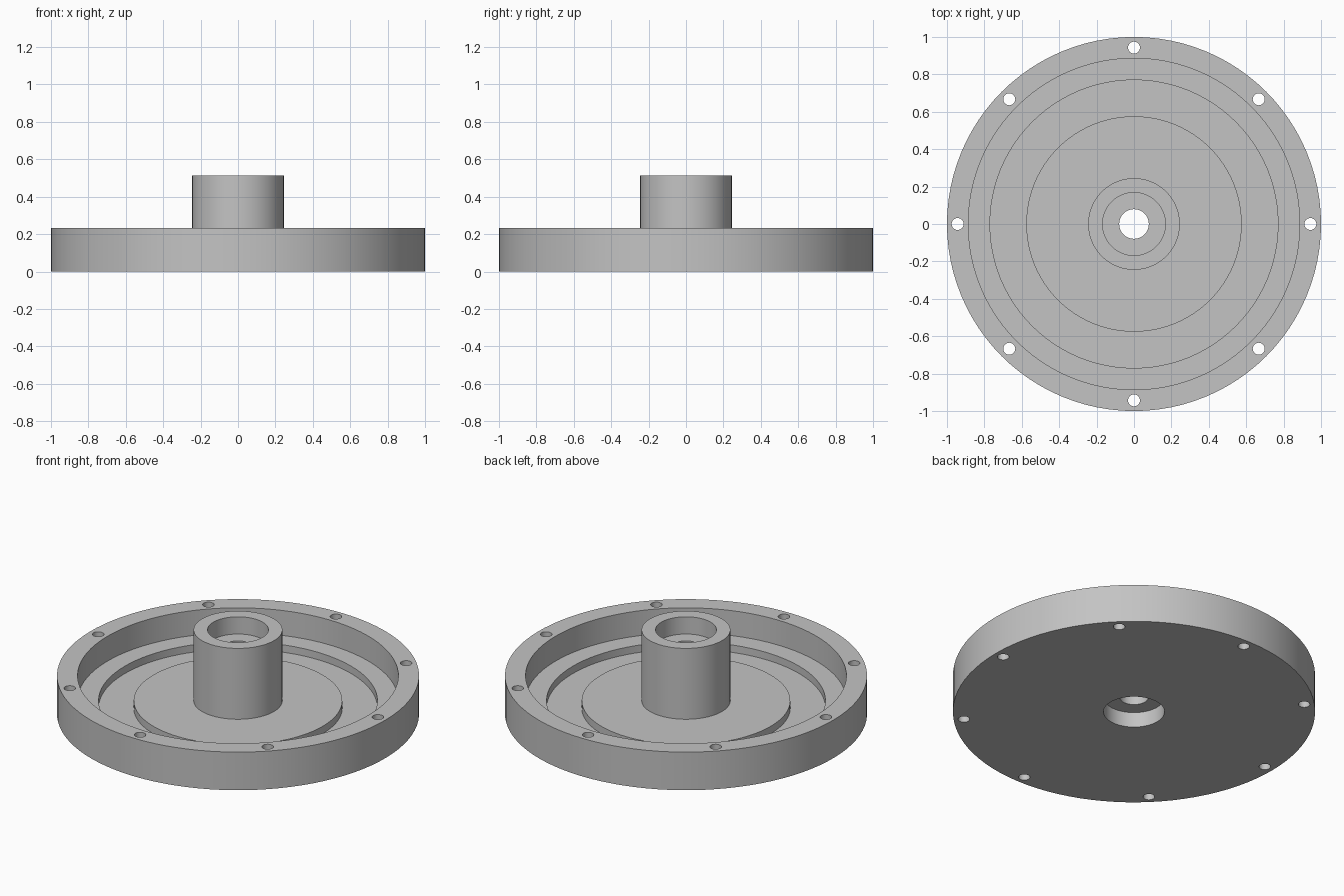
import bpy
import bmesh
from math import cos, sin, tau, radians

SEGMENTS = 96
RIM_TOP, FLOOR, GROOVE, HUB_TOP = 0.232, 0.08, 0.035, 0.512
BOLT_CIRCLE, BOLT_RADIUS, BOLT_COUNT = 0.943, 0.032, 8

if "Cube" in bpy.data.objects:
    bpy.data.objects.remove(bpy.data.objects["Cube"])

# Single grey metal
metal = bpy.data.materials.new("grey metal")
metal.use_nodes = True
grey = (0.55, 0.55, 0.55, 1)
metal.diffuse_color = grey
metal.node_tree.nodes["Principled BSDF"].inputs["Base Color"].default_value = grey


def add_object(name, bm):
    bmesh.ops.recalc_face_normals(bm, faces=bm.faces)
    mesh = bpy.data.meshes.new(name)
    bm.to_mesh(mesh)
    bm.free()
    obj = bpy.data.objects.new(name, mesh)
    bpy.context.collection.objects.link(obj)
    obj.data.materials.append(metal)
    return obj


def lathe(name, profile):
    """Turn a closed (radius, height) profile around z."""
    bm = bmesh.new()
    rings = [[bm.verts.new((r * cos(tau * i / SEGMENTS), r * sin(tau * i / SEGMENTS), z))
              for i in range(SEGMENTS)] for r, z in profile]
    for k, ring in enumerate(rings):
        following = rings[(k + 1) % len(rings)]
        for i in range(SEGMENTS):
            j = (i + 1) % SEGMENTS
            bm.faces.new((ring[i], ring[j], following[j], following[i]))
    return add_object(name, bm)


# Turned body: rim, ledge, groove, raised disc, hub with bore and two counterbores
body = lathe("flanged_hub_plate", [
    (1.0, 0), (1.0, RIM_TOP), (0.886, RIM_TOP), (0.886, FLOOR),
    (0.77, FLOOR), (0.77, GROOVE), (0.576, GROOVE), (0.576, FLOOR),
    (0.245, FLOOR), (0.245, HUB_TOP), (0.168, HUB_TOP), (0.168, 0.407),
    (0.079, 0.407), (0.079, 0.092), (0.168, 0.092), (0.168, 0),
])

# Bolt holes through the rim
bm = bmesh.new()
for i in range(BOLT_COUNT):
    angle = tau * i / BOLT_COUNT
    pin = bmesh.ops.create_cone(bm, cap_ends=True, segments=32, radius1=BOLT_RADIUS,
                                radius2=BOLT_RADIUS, depth=1)
    bmesh.ops.translate(bm, verts=pin["verts"],
                        vec=(BOLT_CIRCLE * cos(angle), BOLT_CIRCLE * sin(angle), RIM_TOP / 2))
cutter = add_object("bolt_hole_cutter", bm)
cutter.hide_render = True

bpy.ops.object.select_all(action="DESELECT")
body.select_set(True)
bpy.context.view_layer.objects.active = body
holes = body.modifiers.new("bolt holes", "BOOLEAN")
holes.operation = "DIFFERENCE"
holes.solver = "EXACT"
holes.object = cutter
bpy.ops.object.modifier_apply(modifier=holes.name)
bpy.data.objects.remove(cutter)

# Smooth walls, crisp machined edges
bpy.ops.object.shade_smooth_by_angle(angle=radians(30))
